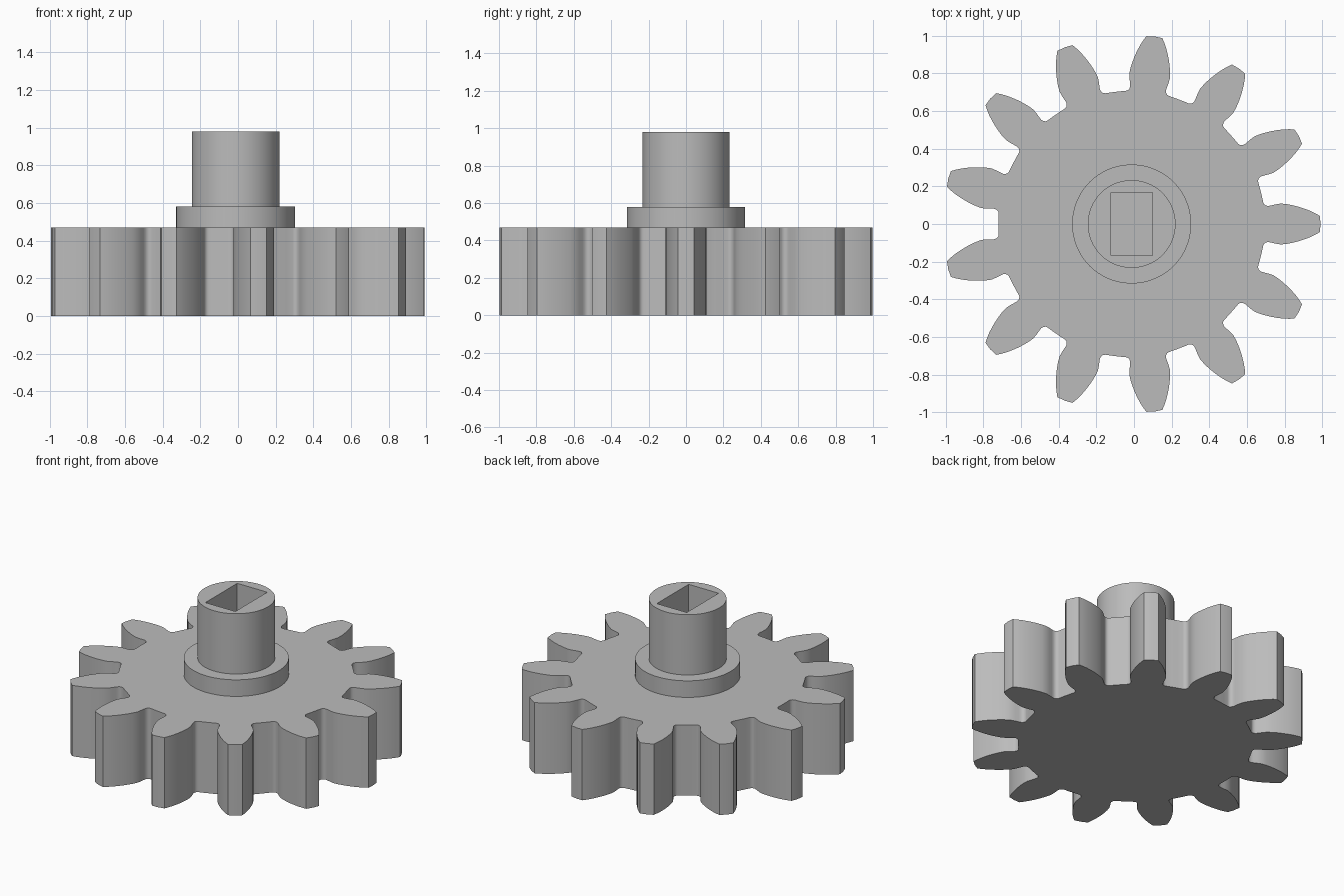
import bpy
import bmesh
from math import cos, sin, pi, tau

cube = bpy.data.objects.get("Cube")
if cube:
    bpy.data.objects.remove(cube, do_unlink=True)

TEETH = 13
CENTRE_X = -0.0125
GEAR_TOP, COLLAR_TOP, SHAFT_TOP = 0.47, 0.58, 0.98

grey = bpy.data.materials.new("plain_grey")
grey.use_nodes = True
colour = (0.5, 0.5, 0.5, 1)
grey.diffuse_color = colour
grey.node_tree.nodes["Principled BSDF"].inputs["Base Color"].default_value = colour


def circle(radius, count=96):
    return [(radius * cos(tau * i / count), radius * sin(tau * i / count))
            for i in range(count)]


def add_loop(bm, outline, z):
    return [bm.verts.new((x, y, z)) for x, y in outline]


def walls(bm, low, high):
    for i in range(len(low)):
        j = (i + 1) % len(low)
        bm.faces.new((low[i], low[j], high[j], high[i]))


def finish(name, bm):
    bmesh.ops.recalc_face_normals(bm, faces=bm.faces[:])
    mesh = bpy.data.meshes.new(name)
    bm.to_mesh(mesh)
    bm.free()
    mesh.materials.append(grey)
    obj = bpy.data.objects.new(name, mesh)
    obj.location.x = CENTRE_X
    bpy.context.collection.objects.link(obj)
    bpy.ops.object.select_all(action='DESELECT')
    obj.select_set(True)
    bpy.context.view_layer.objects.active = obj
    bpy.ops.object.shade_smooth_by_angle(angle=pi / 6)


def prism(name, outline, z0, z1):
    bm = bmesh.new()
    low, high = add_loop(bm, outline, z0), add_loop(bm, outline, z1)
    walls(bm, low, high)
    bm.faces.new(low)
    bm.faces.new(high)
    finish(name, bm)


# Gear: half a tooth as (radius, half width), mirrored and repeated
pitch = tau / TEETH
flank = [(1.0, 0.043), (0.976, 0.057), (0.95, 0.070), (0.92, 0.082),
         (0.89, 0.092), (0.86, 0.100), (0.83, 0.106), (0.80, 0.109),
         (0.77, 0.104), (0.748, 0.099)]
half = [(r, w / r) for r, w in flank]
# Root fillet, measured from the middle of the gap
half += [(r, pitch / 2 - g / r) for r, g in
         [(0.732, 0.081), (0.719, 0.075), (0.711, 0.066), (0.708, 0.055), (0.707, 0.02)]]
tooth = [(r, -a) for r, a in reversed(half)] + [(1.003, 0)] + half
gear = [(r * cos(a + k * pitch), r * sin(a + k * pitch))
        for k in range(TEETH) for r, a in tooth]
prism("gear_wheel", gear, 0, GEAR_TOP)

# Collar, sunk slightly into the gear
prism("collar", circle(0.316), GEAR_TOP - 0.02, COLLAR_TOP)

# Shaft with a rectangular blind socket
bm = bmesh.new()
ring = circle(0.233)
x0, x1, y0, y1 = -0.11, 0.11, -0.167, 0.167
socket = [(x0, y0), (x1, y0), (x1, y1), (x0, y1)]
low, high = add_loop(bm, ring, COLLAR_TOP - 0.02), add_loop(bm, ring, SHAFT_TOP)
walls(bm, low, high)
bm.faces.new(low)
floor, mouth = add_loop(bm, socket, COLLAR_TOP), add_loop(bm, socket, SHAFT_TOP)
walls(bm, floor, mouth)
bm.faces.new(floor)
rim = [e for e in bm.edges if all(v in high or v in mouth for v in e.verts)]
bmesh.ops.triangle_fill(bm, edges=rim, use_beauty=True, normal=(0, 0, 1))
finish("socket_shaft", bm)
